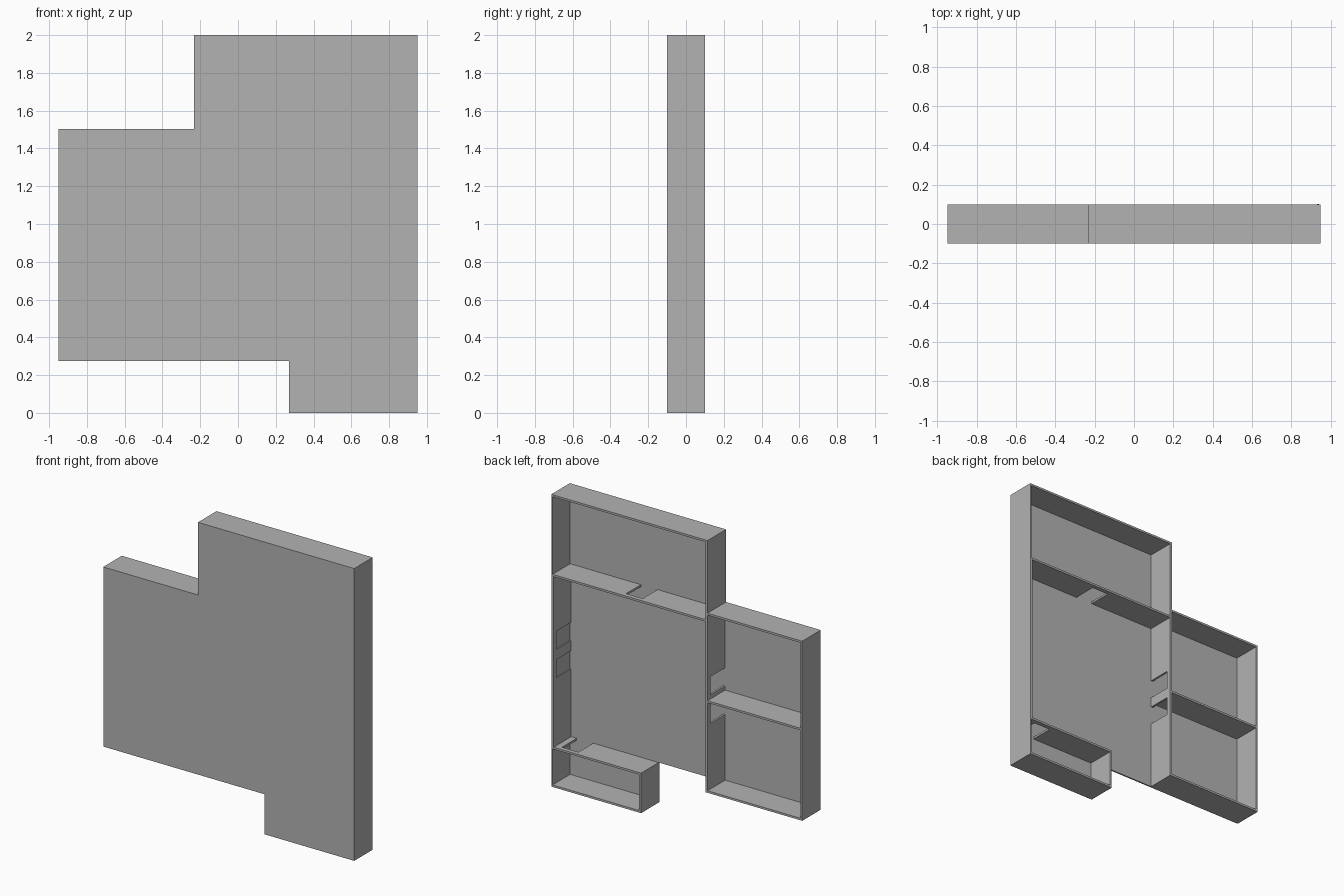
import bpy
import bmesh
from mathutils import Vector

cube = bpy.data.objects.get("Cube")
if cube:
    bpy.data.objects.remove(cube, do_unlink=True)

# One plain grey for the whole model
grey = bpy.data.materials.new("plain_grey")
grey.use_nodes = True
colour = (0.45, 0.45, 0.45, 1)
grey.diffuse_color = colour
grey.node_tree.nodes["Principled BSDF"].inputs["Base Color"].default_value = colour

BACK, FLOOR, RIM, LINTEL = -0.1, -0.09, 0.1, 0.07
T = 0.014        # wall thickness
DOOR = 0.125     # door width
LEFT, RIGHT, STEP, NOOK = 0.95, -0.95, -0.233, 0.27
TOP, WING_TOP, BASE = 2.0, 1.503, 0.274
HALL_TOP, MIDDLE = 1.455, 0.897


def prism(name, outline, offset):
    """Extrude a flat outline along an offset."""
    bm = bmesh.new()
    face = bm.faces.new([bm.verts.new(p) for p in outline])
    new = bmesh.ops.extrude_face_region(bm, geom=[face])["geom"]
    verts = [v for v in new if isinstance(v, bmesh.types.BMVert)]
    bmesh.ops.translate(bm, vec=Vector(offset), verts=verts)
    bmesh.ops.recalc_face_normals(bm, faces=bm.faces)
    mesh = bpy.data.meshes.new(name)
    bm.to_mesh(mesh)
    bm.free()
    mesh.materials.append(grey)
    obj = bpy.data.objects.new(name, mesh)
    bpy.context.collection.objects.link(obj)
    return obj


def wall(name, axis, at, start, end, doors=(), thick=T, rim=RIM):
    """Wall running along x or z, with door notches open at the floor."""
    profile = [(start, rim), (start, FLOOR)]
    for d in sorted(doors):
        a, b = d - DOOR / 2, d + DOOR / 2
        profile += [(a, FLOOR), (a, LINTEL), (b, LINTEL), (b, FLOOR)]
    profile += [(end, FLOOR), (end, rim)]
    if axis == "x":
        return prism(name, [(s, y, at) for s, y in profile], (0, 0, thick))
    return prism(name, [(at, y, s) for s, y in profile], (thick, 0, 0))


# Floor slab with the stepped outline
plan = [(RIGHT, BASE), (NOOK, BASE), (NOOK, 0), (LEFT, 0),
        (LEFT, TOP), (STEP, TOP), (STEP, WING_TOP), (RIGHT, WING_TOP)]
prism("floor_slab", [(x, BACK, z) for x, z in plan], (0, FLOOR - BACK, 0))

# Outer walls
wall("top_wall", "x", TOP - T, STEP, LEFT)
wall("left_wall", "z", LEFT - 0.01, 0, TOP - T, thick=0.01)
wall("bottom_wall", "x", 0, NOOK, LEFT - 0.01)
wall("nook_side_wall", "z", NOOK, T, BASE - T)
wall("wing_top_wall", "x", WING_TOP - T, RIGHT, STEP)
wall("wing_side_wall", "z", RIGHT, BASE, WING_TOP - T)
wall("wing_bottom_wall", "x", BASE, RIGHT + T, STEP)

# Inner walls with doorways
pair = (MIDDLE - 0.097, MIDDLE + 0.097)
wall("wing_divider", "x", MIDDLE - T / 2, RIGHT + T, STEP)
wall("hall_right_wall", "z", STEP, BASE, TOP - T, pair)
wall("hall_top_wall", "x", HALL_TOP - T, STEP + T, LEFT - 0.01, [0.342])
wall("hall_bottom_wall", "x", BASE - T, NOOK, LEFT - 0.01, [0.828])

# Inner lining with two recesses on the closed outer wall
wall("hall_left_lining", "z", LEFT - 0.018, BASE, HALL_TOP - T, pair,
     thick=0.008, rim=RIM + 0.001)
